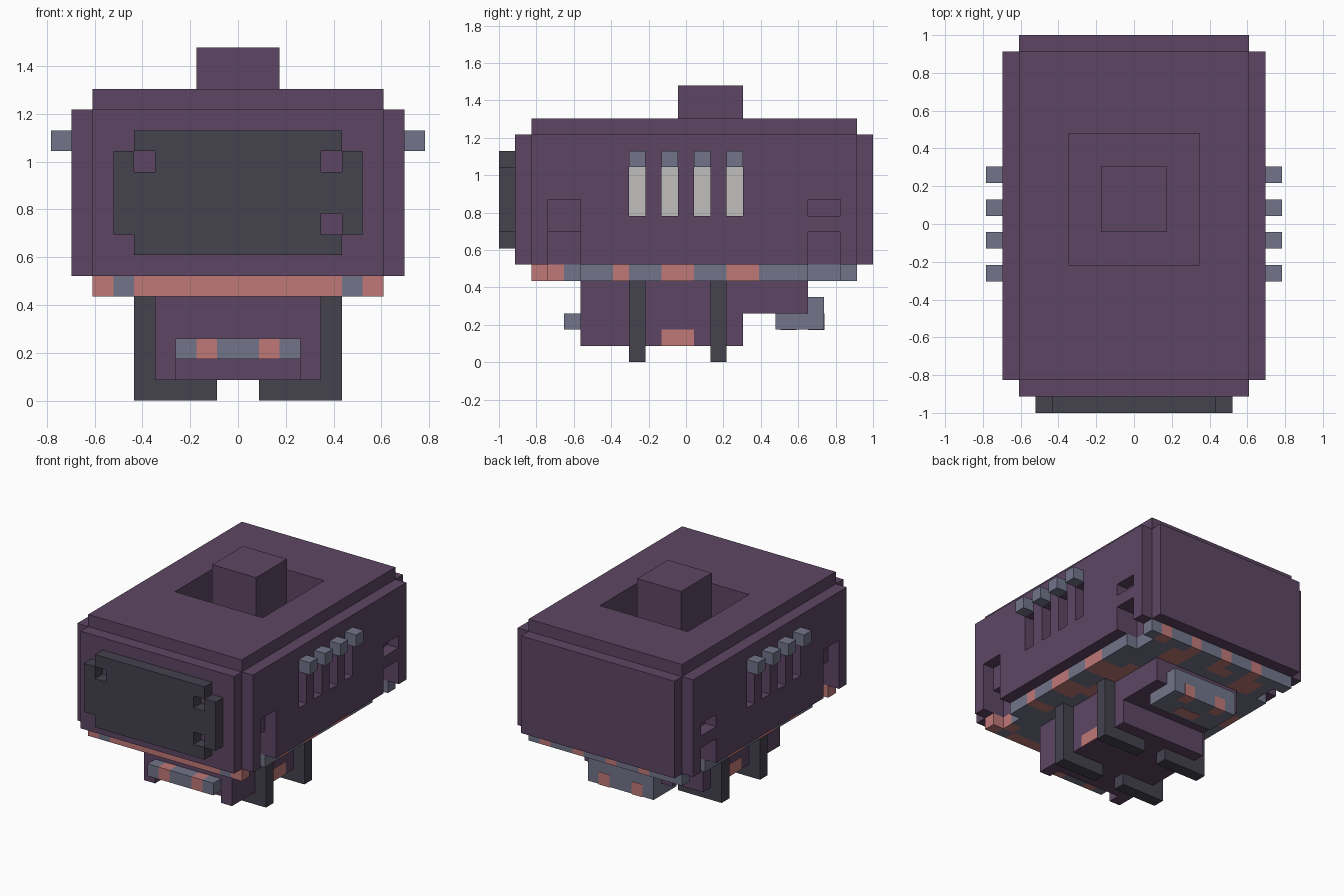
import bpy, bmesh, random
from mathutils import Vector

if "Cube" in bpy.data.objects:
    bpy.data.objects.remove(bpy.data.objects["Cube"], do_unlink=True)

U = 2 / 23          # one block; the model lies on a block grid
random.seed(4)


def material(name, rgb):
    m = bpy.data.materials.new(name)
    m.use_nodes = True
    m.diffuse_color = (*rgb, 1)
    bsdf = m.node_tree.nodes["Principled BSDF"]
    bsdf.inputs["Base Color"].default_value = (*rgb, 1)
    bsdf.inputs["Roughness"].default_value = 0.9
    return m


PURPLE = material("dusty_purple", (0.110, 0.061, 0.127))
DARK = material("charcoal", (0.058, 0.054, 0.076))
STEEL = material("steel_grey", (0.168, 0.178, 0.254))
RED = material("faded_red", (0.527, 0.188, 0.188))
PALE = material("pale_grey", (0.527, 0.520, 0.515))


def finish(name, bm, *mats):
    bmesh.ops.recalc_face_normals(bm, faces=bm.faces)
    me = bpy.data.meshes.new(name)
    bm.to_mesh(me)
    bm.free()
    for m in mats:
        me.materials.append(m)
    ob = bpy.data.objects.new(name, me)
    bpy.context.collection.objects.link(ob)
    return ob


def box(name, mat, x, y, z):
    """Box from (min, max) pairs in blocks."""
    bm = bmesh.new()
    bmesh.ops.create_cube(bm, size=1)
    for v in bm.verts:
        v.co = [U * ((r[0] + r[1]) / 2 + c * (r[1] - r[0])) for r, c in zip((x, y, z), v.co)]
    return finish(name, bm, mat)


def prism(name, mat, outline, axis, lo, hi):
    """Outline in the two other axes, extruded along axis."""
    bm = bmesh.new()
    vs = []
    for p in outline:
        co = list(p)
        co.insert(axis, lo)
        vs.append(bm.verts.new(Vector(co) * U))
    f = bm.faces.new(vs)
    ext = bmesh.ops.extrude_face_region(bm, geom=[f])["geom"]
    step = Vector((0, 0, 0))
    step[axis] = (hi - lo) * U
    bmesh.ops.translate(bm, vec=step, verts=[g for g in ext if isinstance(g, bmesh.types.BMVert)])
    return finish(name, bm, mat)


def carve(ob, cuts):
    """Subtract boxes, then drop the cutters."""
    tools = []
    for c in cuts:
        t = box("cutter", PURPLE, *c)
        t.hide_render = True
        tools.append(t)
        mod = ob.modifiers.new("cut", 'BOOLEAN')
        mod.operation, mod.solver, mod.object = 'DIFFERENCE', 'EXACT', t
    bpy.context.view_layer.update()
    me = bpy.data.meshes.new_from_object(ob.evaluated_get(bpy.context.evaluated_depsgraph_get()))
    ob.modifiers.clear()
    ob.data = me
    for t in tools:
        bpy.data.objects.remove(t, do_unlink=True)


def span(s, a, b):
    return (a, b) if s > 0 else (-b, -a)


SLOTS = (-3, -1, 1, 3)

# Main hull: plan with notched corners, pierced by slots, wells and roof pit
quarter = [(8, 10.5), (7, 10.5), (7, 11.5)]
hull_plan = quarter + [(-x, y) for x, y in reversed(quarter)]
hull_plan += [(-x, 1 - y) for x, y in quarter] + [(x, 1 - y) for x, y in reversed(quarter)]
hull = prism("hull", PURPLE, hull_plan, 2, 6, 14)
cuts = [((-4, 4), (-2.5, 5.5), (12, 14.5))]
for s in (1, -1):
    cuts += [(span(s, 7, 8.5), (y - .5, y + .5), (9, 12)) for y in SLOTS]
    cuts += [(span(s, 6, 8.5), (-8.5, -6.5), (5.5, 8)),
             (span(s, 7, 8.5), (-8.5, -6.5), (7.5, 10)),
             (span(s, 6, 8.5), (7.5, 9.5), (5.5, 8)),
             (span(s, 7, 8.5), (7.5, 9.5), (9, 10))]
carve(hull, cuts)

# Roof plate with square pit and chimney
roof = box("roof", PURPLE, (-7, 7), (-9.5, 10.5), (14, 15))
carve(roof, [((-4, 4), (-2.5, 5.5), (13.5, 15.5))])
box("chimney", PURPLE, (-2, 2), (-.5, 3.5), (12, 17))

# Pale slot backs and small hoods above them
for s, side in ((1, "left"), (-1, "right")):
    for i, y in enumerate(SLOTS):
        box(f"slot_back_{side}_{i}", PALE, span(s, 6.95, 7.05), (y - .5, y + .5), (9, 12))
        box(f"slot_hood_{side}_{i}", STEEL, span(s, 8, 9), (y - .5, y + .5), (12, 13))

# Front panel with four square holes
panel_side = [(5, 7), (5, 8), (6, 8), (6, 12), (5, 12), (5, 13)]
panel = prism("front_panel", DARK, panel_side + [(-x, z) for x, z in reversed(panel_side)],
              1, -11.5, -10.5)
carve(panel, [(span(s, 4, 5), (-12, -10), z) for s in (1, -1) for z in ((8, 9), (11, 12))])

# Patchwork base plate, one grid cell per block
patches = {(random.randrange(-6, 6), random.randrange(-9, 10)) for _ in range(32)}


def is_red(x, y):
    if y < -8.5:
        return abs(x) < 5 or abs(x) > 6
    if abs(x) > 5 and y < 9.5:
        return any(a < y < b for a, b in ((-9.5, -7.5), (-4.5, -3.5), (-1.5, .5), (2.5, 4.5)))
    if y > 9.5:
        return any(a < x < a + 1 for a in (5, 2, -1, -4))
    return any(0 <= x - px < 2 and 0 <= y - py < 2 for px, py in patches)


bm = bmesh.new()
bmesh.ops.create_grid(bm, x_segments=14, y_segments=20, size=1)
for v in bm.verts:
    v.co = (v.co.x * 7 * U, (v.co.y * 10 + .5) * U, 5 * U)
wells = [f for f in bm.faces if abs(f.calc_center_median().x) > 6 * U
         and any(a * U < f.calc_center_median().y < b * U for a, b in ((-8.5, -6.5), (7.5, 9.5)))]
bmesh.ops.delete(bm, geom=wells, context='FACES')
ext = bmesh.ops.extrude_face_region(bm, geom=bm.faces[:], use_keep_orig=True)["geom"]
bmesh.ops.translate(bm, vec=(0, 0, U), verts=[g for g in ext if isinstance(g, bmesh.types.BMVert)])
bmesh.ops.recalc_face_normals(bm, faces=bm.faces)
for f in bm.faces:
    c = f.calc_center_median() / U - f.normal * .5
    f.material_index = int(is_red(c.x, c.y))
finish("base_plate", bm, STEEL, RED)

# Lower body, stepped at the rear and undercut at the front
lower = prism("lower_body", PURPLE,
              [(-6.5, 1), (3.5, 1), (3.5, 3), (7.5, 3), (7.5, 5), (-6.5, 5)], 0, -4, 4)
carve(lower, [((-3, 3), (-7, -5.5), (.5, 2))])
for s, side in ((1, "left"), (-1, "right")):
    box(f"side_marker_{side}", RED, span(s, 3.97, 4.03), (-1.5, .5), (1, 2))

# L-shaped legs
for s, side in ((1, "left"), (-1, "right")):
    for end, y in (("front", -3), ("rear", 2)):
        outline = [(1, 0), (5, 0), (5, 5), (4, 5), (4, 1), (1, 1)]
        prism(f"{end}_leg_{side}", DARK, [(s * x, z) for x, z in outline], 1, y - .5, y + .5)

# Front bumper in alternating blocks
for i, (a, b) in enumerate(((-3, -2), (-2, -1), (-1, 1), (1, 2), (2, 3))):
    box(f"bumper_{i}", RED if i % 2 else STEEL, (a, b), (-7.5, -6.5), (2, 3))

# Rear tray with lip and red marks
prism("rear_tray", STEEL, [(5.5, 2), (8.5, 2), (8.5, 4), (7.5, 4), (7.5, 3), (5.5, 3)], 0, -3, 3)
for s, side in ((1, "left"), (-1, "right")):
    box(f"tray_mark_{side}", RED, span(s, 1, 2), (7.5, 8.53), (1.97, 3))
    box(f"tray_patch_{side}", RED, span(s, 0, 1), (5.8, 6.8), (1.97, 2.03))
